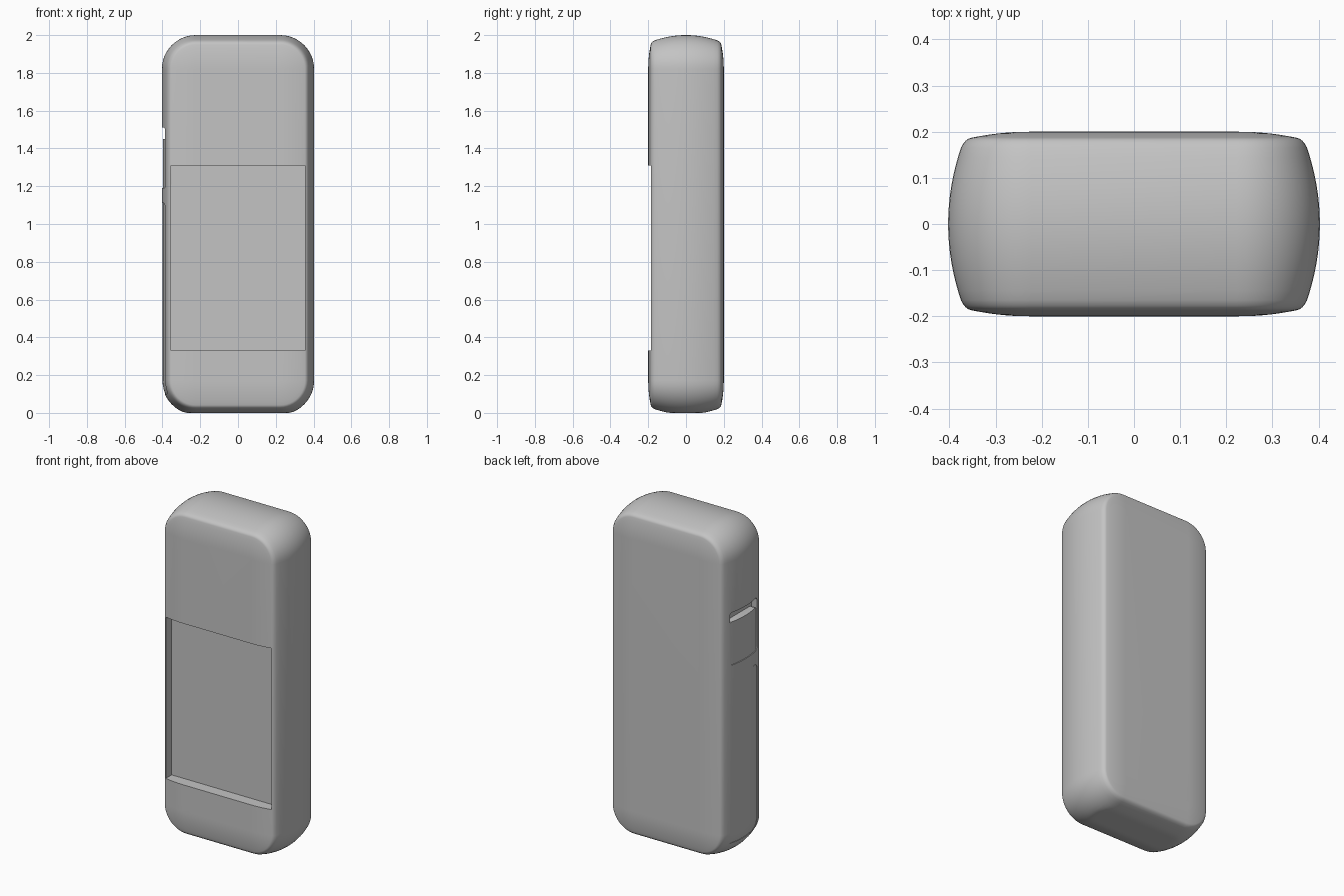
import bpy, bmesh, math
from mathutils import Matrix

cube = bpy.data.objects.get("Cube")
if cube:
    bpy.data.objects.remove(cube, do_unlink=True)

grey = bpy.data.materials.new("plain grey")
grey.use_nodes = True
colour = (0.55, 0.55, 0.55, 1)
grey.diffuse_color = colour
grey.node_tree.nodes["Principled BSDF"].inputs["Base Color"].default_value = colour

HALF_W, HALF_H, MID_Z, CORNER = 0.403, 1.004, 0.996, 0.18


def make_object(name, bm):
    bmesh.ops.recalc_face_normals(bm, faces=bm.faces)
    mesh = bpy.data.meshes.new(name)
    bm.to_mesh(mesh)
    bm.free()
    mesh.materials.append(grey)
    obj = bpy.data.objects.new(name, mesh)
    bpy.context.collection.objects.link(obj)
    return obj


def outline(inset, segments=12):
    """Rounded rectangle, offset inwards and trimmed flat at the base."""
    r = CORNER - inset
    pts = []
    for k, (sx, sz) in enumerate([(1, 1), (-1, 1), (-1, -1), (1, -1)]):
        for i in range(segments + 1):
            a = math.pi / 2 * (k + i / segments)
            x = sx * (HALF_W - CORNER) + r * math.cos(a)
            z = MID_Z + sz * (HALF_H - CORNER) + r * math.sin(a)
            pts.append((x, max(z, 0)))
    return pts


def half_profile():
    """(inset, y) from the middle of the bulging side to the flat face."""
    prof = [(0.033 * (y / 0.18) ** 2, y) for y in (i * 0.165 / 8 for i in range(9))]
    p, c, q = (0.028, 0.165), (0.036, 0.184), (0.05, 0.1868)
    for i in range(1, 7):
        t = i / 6
        prof.append(tuple((1 - t) ** 2 * p[j] + 2 * t * (1 - t) * c[j] + t * t * q[j]
                          for j in range(2)))
    for i in range(1, 8):
        inset = 0.05 + 0.125 * i / 7
        prof.append((inset, 0.2 - 0.0132 * ((0.175 - inset) / 0.125) ** 2))
    return prof


def shell(name, x_scale=1.0):
    half = half_profile()
    profile = [(i, -y) for i, y in reversed(half)] + half[1:]
    bm = bmesh.new()
    rings = [[bm.verts.new((x * x_scale, y, z)) for x, z in outline(inset)]
             for inset, y in profile]
    n = len(rings[0])
    for a, b in zip(rings, rings[1:]):
        for i in range(n):
            j = (i + 1) % n
            bm.faces.new((a[i], a[j], b[j], b[i]))
    bm.faces.new(rings[0])
    bm.faces.new(rings[-1])
    return make_object(name, bm)


def box(name, low, high, radius=0.0):
    """Box with optional rounding of the edges that run along x."""
    bm = bmesh.new()
    size = [h - l for l, h in zip(low, high)]
    mid = [(h + l) / 2 for l, h in zip(low, high)]
    bmesh.ops.create_cube(bm, size=1,
                          matrix=Matrix.Translation(mid) @ Matrix.Diagonal((*size, 1)))
    if radius:
        edges = [e for e in bm.edges if abs(e.verts[0].co.x - e.verts[1].co.x) > 0.01]
        bmesh.ops.bevel(bm, geom=edges, offset=radius, segments=5, profile=0.5,
                        affect='EDGES')
    obj = make_object(name, bm)
    obj.hide_render = True
    return obj


def boolean(obj, cutter, operation):
    mod = obj.modifiers.new("cut", 'BOOLEAN')
    mod.operation = operation
    mod.solver = 'EXACT'
    mod.object = cutter
    bpy.context.view_layer.objects.active = obj
    bpy.ops.object.modifier_apply(modifier=mod.name)
    bpy.data.objects.remove(cutter, do_unlink=True)


body = shell("body")

# recessed front bay
boolean(body, box("bay_cutter", (-0.355, -0.4, 0.33), (0.355, -0.13, 1.31)), 'DIFFERENCE')

# pockets on the right side for the slider and the door
boolean(body, box("slider_pocket", (-0.6, -0.13, 1.19), (-0.35, 0.13, 1.51), 0.02), 'DIFFERENCE')
boolean(body, box("door_pocket", (-0.6, -0.13, 0.1), (-0.37, 0.13, 1.11), 0.03), 'DIFFERENCE')

# slider and door follow the bulge of the side, slightly sunk
slider = shell("side_slider", 0.988)
boolean(slider, box("slider_bounds", (-0.6, -0.13, 1.19), (-0.35, 0.13, 1.45), 0.02), 'INTERSECT')
door = shell("side_door", 0.992)
boolean(door, box("door_bounds", (-0.6, -0.13, 0.1), (-0.37, 0.13, 1.11), 0.03), 'INTERSECT')

# smooth shading with sharp cut edges
bpy.ops.object.select_all(action='DESELECT')
for part in (body, slider, door):
    part.select_set(True)
bpy.context.view_layer.objects.active = body
bpy.ops.object.shade_smooth_by_angle(angle=math.radians(30))
